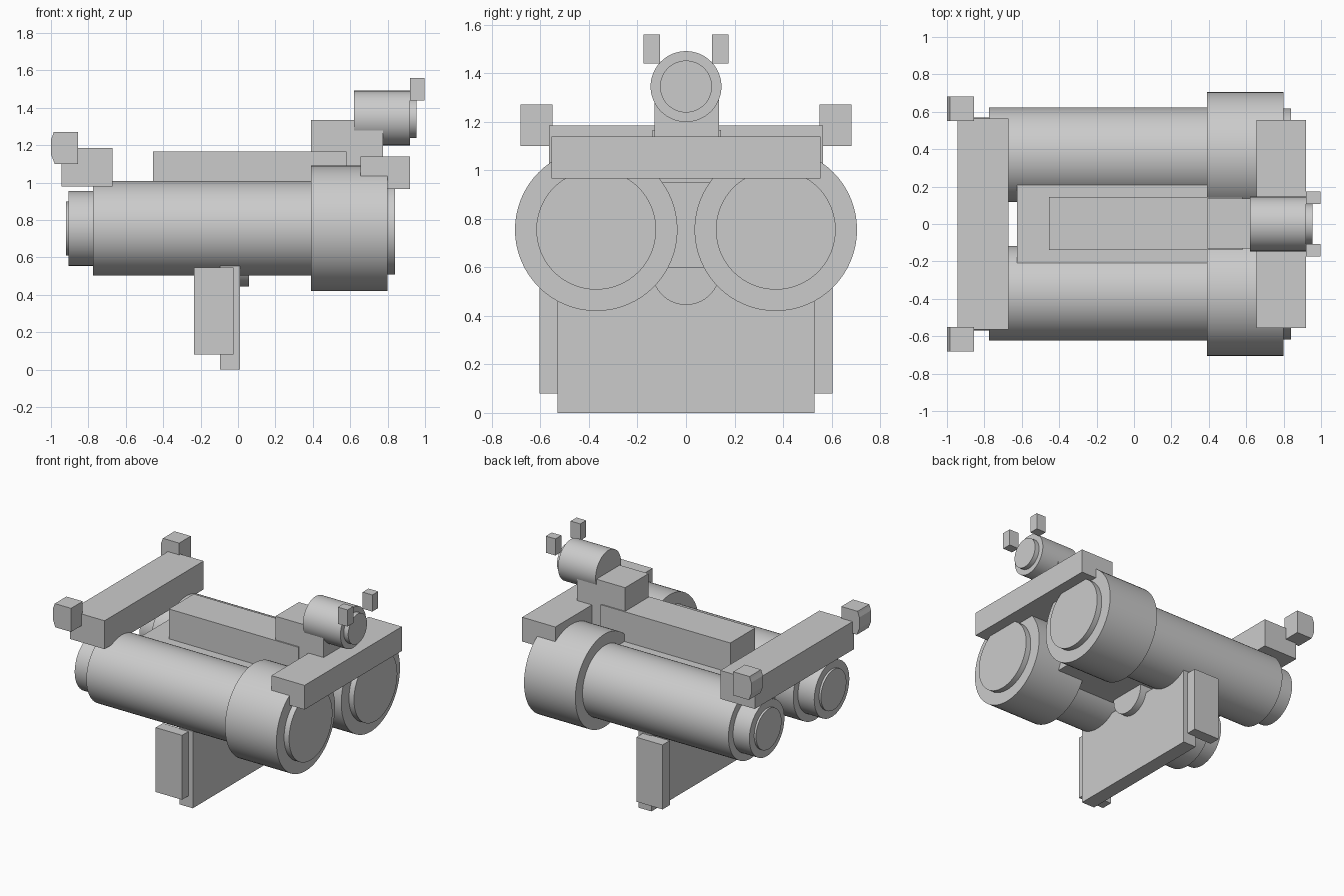
import bpy, bmesh, math
from mathutils import Matrix

if "Cube" in bpy.data.objects:
    bpy.data.objects.remove(bpy.data.objects["Cube"])

grey = bpy.data.materials.new("plain grey")
grey.diffuse_color = (0.6, 0.6, 0.6, 1)
grey.use_nodes = True
grey.node_tree.nodes["Principled BSDF"].inputs["Base Color"].default_value = grey.diffuse_color


def finish(name, bm):
    bmesh.ops.recalc_face_normals(bm, faces=bm.faces)
    me = bpy.data.meshes.new(name)
    bm.to_mesh(me)
    bm.free()
    me.materials.append(grey)
    ob = bpy.data.objects.new(name, me)
    bpy.context.collection.objects.link(ob)
    return ob


def box(name, x, y, z):
    """Box from (min, max) ranges."""
    bm = bmesh.new()
    size = [r[1] - r[0] for r in (x, y, z)]
    mid = [(r[1] + r[0]) / 2 for r in (x, y, z)]
    bmesh.ops.create_cube(bm, size=1, matrix=Matrix.Translation(mid) @ Matrix.Diagonal((*size, 1)))
    return finish(name, bm)


def tube(name, y, z, steps, n=64):
    """Stepped solid turned around the x axis; steps = (x, radius) pairs."""
    bm = bmesh.new()
    rings = []
    for x, r in steps:
        rings.append([bm.verts.new((x, y + r * math.cos(2 * math.pi * i / n),
                                    z + r * math.sin(2 * math.pi * i / n))) for i in range(n)])
    for a, b in zip(rings, rings[1:]):
        for i in range(n):
            bm.faces.new((a[i], a[(i + 1) % n], b[(i + 1) % n], b[i]))
    bm.faces.new(rings[0])
    bm.faces.new(rings[-1])
    ob = finish(name, bm)
    bpy.ops.object.select_all(action='DESELECT')
    ob.select_set(True)
    bpy.context.view_layer.objects.active = ob
    bpy.ops.object.shade_smooth_by_angle(angle=math.radians(30))
    return ob


def prism(name, profile, y0, y1):
    """xz profile extruded along y."""
    bm = bmesh.new()
    face = bm.faces.new([bm.verts.new((x, y0, z)) for x, z in profile])
    out = bmesh.ops.extrude_face_region(bm, geom=[face])
    bmesh.ops.translate(bm, vec=(0, y1 - y0, 0),
                        verts=[v for v in out['geom'] if isinstance(v, bmesh.types.BMVert)])
    return finish(name, bm)


# Parts that come in left/right pairs
barrel = [(-0.92, 0.145), (-0.905, 0.145), (-0.905, 0.2), (-0.775, 0.2), (-0.775, 0.253),
          (0.39, 0.253), (0.39, 0.335), (0.80, 0.335), (0.80, 0.247), (0.84, 0.247)]
rear_knob = [(-0.855, 1.10), (-0.855, 1.27), (-0.985, 1.27), (-0.99, 1.255),
             (-1.0, 1.23), (-1.0, 1.15), (-0.99, 1.125), (-0.98, 1.10)]
for side, s in (("right", -1), ("left", 1)):
    def span(a, b):
        return tuple(sorted((s * a, s * b)))
    tube(side + "_barrel", s * 0.37, 0.755, barrel)
    prism(side + "_rear_knob", rear_knob, *span(0.55, 0.683))
    box(side + "_side_panel", (-0.235, -0.025), span(0.52, 0.603), (0.08, 0.545))
    box(side + "_sight_post", (0.92, 0.997), span(0.108, 0.175), (1.44, 1.56))

# Cross bars
box("rear_bar", (-0.945, -0.67), (-0.565, 0.565), (0.98, 1.185))
box("front_bar", (0.655, 0.92), (-0.555, 0.555), (0.965, 1.14))

# Central body and top housing
box("center_body", (-0.625, 0.60), (-0.212, 0.218), (0.60, 0.95))
box("top_housing", (-0.455, 0.58), (-0.139, 0.145), (0.92, 1.165))
box("scope_mount", (0.39, 0.775), (-0.13, 0.137), (1.0, 1.335))

# Scope
tube("scope", 0, 1.345, [(0.62, 0.146), (0.92, 0.146), (0.92, 0.107), (0.955, 0.107)])

# Lower plate and knob
box("lower_plate", (-0.095, 0.01), (-0.53, 0.53), (0, 0.555))
tube("lower_knob", 0, 0.585, [(-0.1, 0.14), (0.06, 0.14)])
